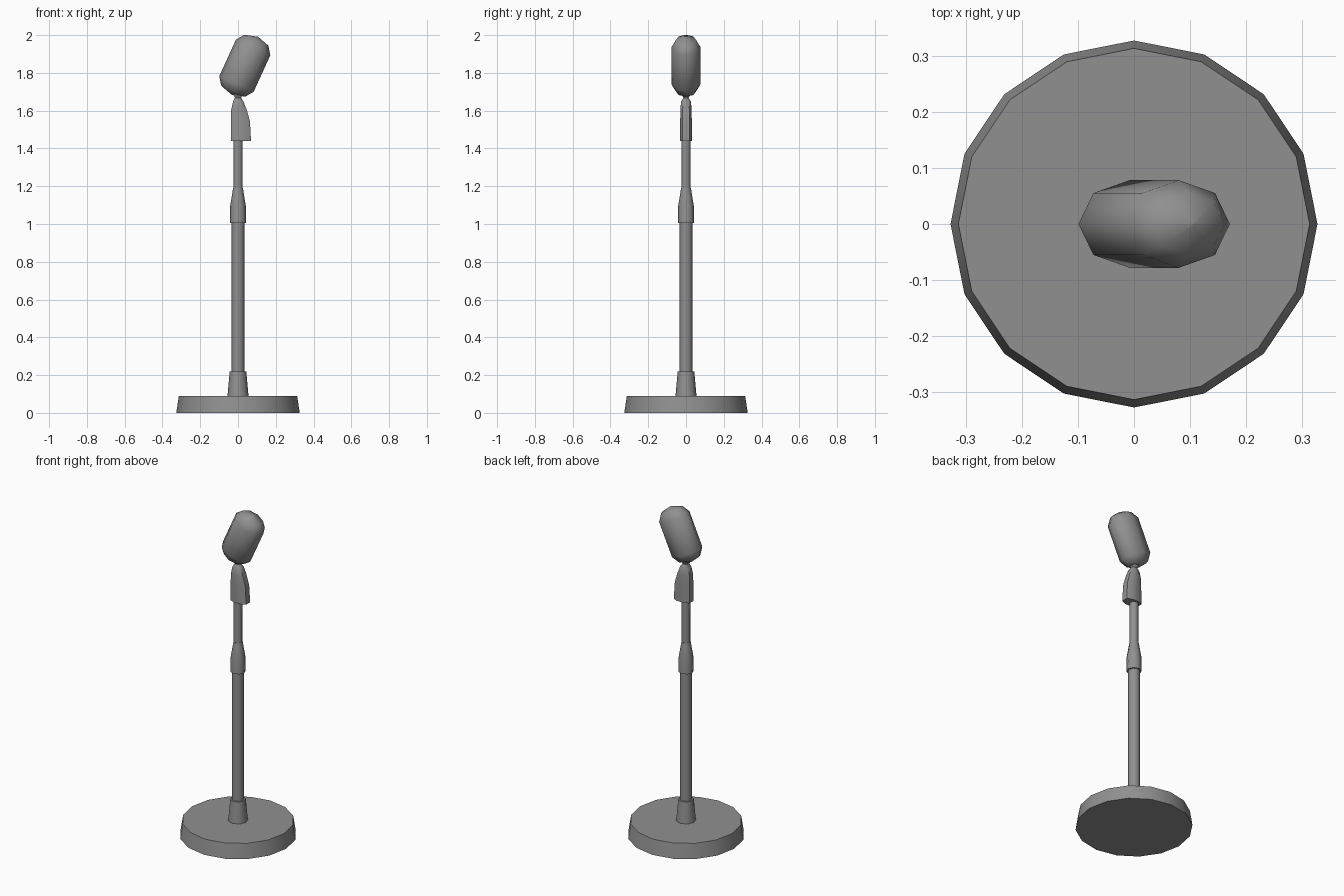
import bpy
import bmesh
from math import cos, sin, tau, radians
from mathutils import Matrix

cube = bpy.data.objects.get("Cube")
if cube:
    bpy.data.objects.remove(cube, do_unlink=True)

grey = bpy.data.materials.new("mid grey")
grey.use_nodes = True
grey.diffuse_color = (0.28, 0.28, 0.28, 1)
grey.node_tree.nodes["Principled BSDF"].inputs["Base Color"].default_value = (0.28, 0.28, 0.28, 1)


def loft(name, rings, matrix=Matrix(), angle=50):
    """Skin a stack of equal-sided rings and cap both ends."""
    bm = bmesh.new()
    rows = [[bm.verts.new(p) for p in ring] for ring in rings]
    n = len(rows[0])
    for low, high in zip(rows, rows[1:]):
        for i in range(n):
            j = (i + 1) % n
            bm.faces.new((low[i], low[j], high[j], high[i]))
    bm.faces.new(rows[0][::-1])
    bm.faces.new(rows[-1])
    bmesh.ops.remove_doubles(bm, verts=bm.verts, dist=0.0001)
    bmesh.ops.transform(bm, matrix=matrix, verts=bm.verts)
    bmesh.ops.recalc_face_normals(bm, faces=bm.faces)
    mesh = bpy.data.meshes.new(name)
    bm.to_mesh(mesh)
    bm.free()
    mesh.materials.append(grey)
    obj = bpy.data.objects.new(name, mesh)
    bpy.context.collection.objects.link(obj)
    bpy.ops.object.select_all(action='DESELECT')
    obj.select_set(True)
    bpy.context.view_layer.objects.active = obj
    bpy.ops.object.shade_smooth_by_angle(angle=radians(angle))
    return obj


def ring(r, z, sides=8, squash=1.0):
    return [(r * cos(tau * i / sides), squash * r * sin(tau * i / sides), z)
            for i in range(sides)]


def turned(name, profile, sides=8):
    return loft(name, [ring(r, z, sides) for r, z in profile])


# Base and stem
turned("base", [(0.327, 0), (0.313, 0.09)], 16)
turned("foot_collar", [(0.056, 0.085), (0.044, 0.22)])
turned("lower_pole", [(0.034, 0.1), (0.034, 1.02)])
turned("height_clutch", [(0.043, 1.005), (0.041, 1.1), (0.034, 1.14), (0.026, 1.19)])
turned("upper_pole", [(0.025, 1.1), (0.025, 1.47)])


# Clip: chamfered section, deeper towards +x at the bottom
def clip_ring(x0, x1, half, z):
    cut = (x1 - x0) * 0.27
    side = [(x0, 0.6 * half), (x0 + cut, half), (x1 - cut, half), (x1, 0.6 * half)]
    return [(x, -y, z) for x, y in side] + [(x, y, z) for x, y in reversed(side)]


loft("microphone_clip", [clip_ring(*r) for r in (
    (-0.037, 0.069, 0.033, 1.44),
    (-0.037, 0.063, 0.031, 1.545),
    (-0.036, 0.046, 0.029, 1.605),
    (-0.026, 0.029, 0.027, 1.648),
    (-0.017, 0.017, 0.014, 1.668),
    (-0.03, 0.03, 0.03, 1.70),
)])

# Microphone head: tilted, flattened capsule
half_body, cap = 0.106, 0.062
profile = [(0, -half_body - cap), (0.07, -half_body - 0.042), (0.1, -half_body),
           (0.1, half_body), (0.07, half_body + 0.042), (0, half_body + cap)]
bm_rings = [ring(max(r, 0.002), z, 8, 0.78) for r, z in profile]
tilt = Matrix.Translation((0.036, 0, 1.838)) @ Matrix.Rotation(radians(24.5), 4, 'Y')
loft("microphone_head", bm_rings, tilt, 55)
